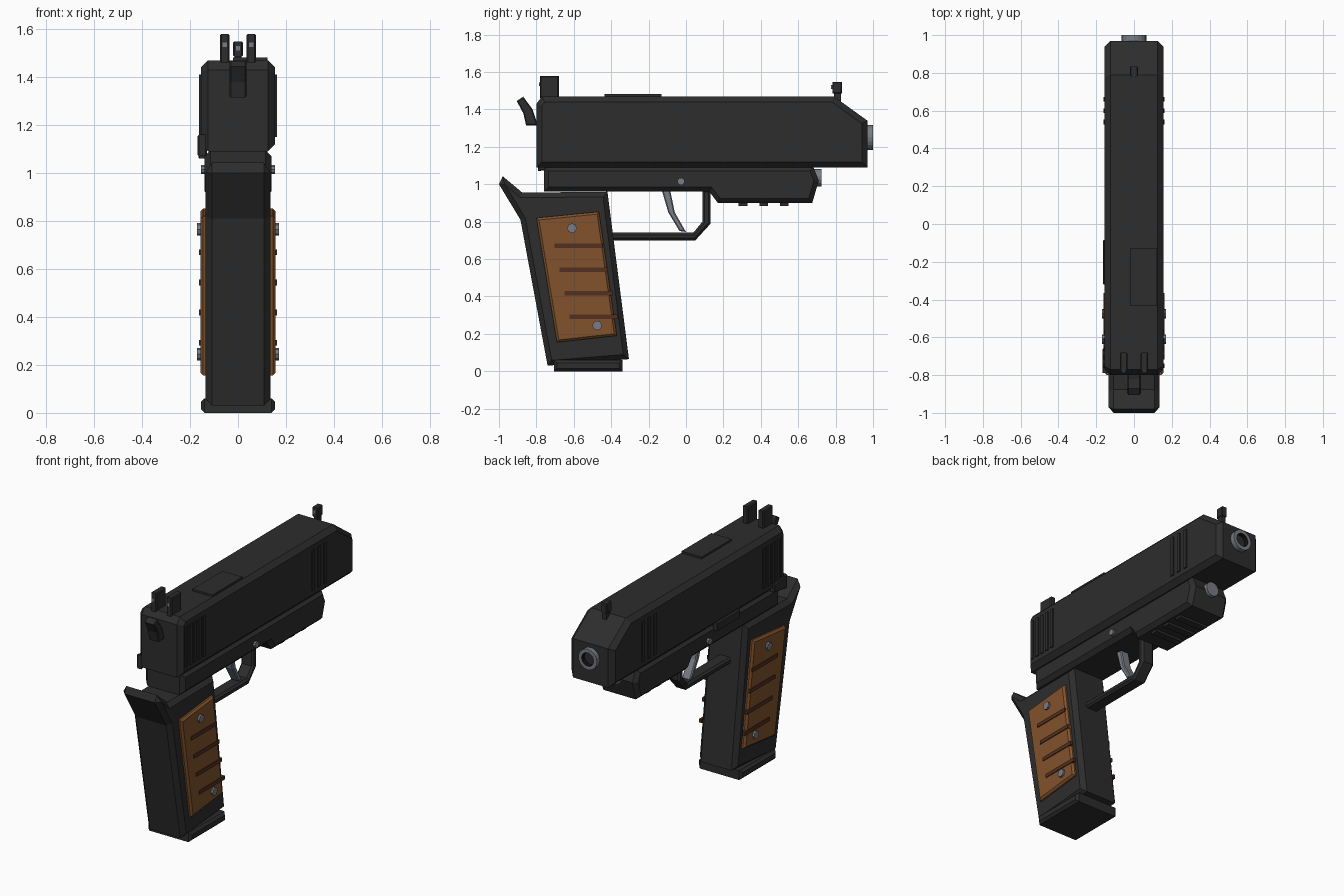
import bpy, bmesh, math
from mathutils import Matrix, Vector

cube = bpy.data.objects.get("Cube")
if cube:
    bpy.data.objects.remove(cube, do_unlink=True)


def material(name, rgb, rough=0.6):
    m = bpy.data.materials.new(name)
    m.use_nodes = True
    m.diffuse_color = (*rgb, 1)
    node = m.node_tree.nodes["Principled BSDF"]
    node.inputs["Base Color"].default_value = (*rgb, 1)
    node.inputs["Roughness"].default_value = rough
    return m


BLACK = material("black metal", (0.026, 0.026, 0.026))
STEEL = material("grey steel", (0.19, 0.205, 0.235))
WOOD = material("brown wood", (0.22, 0.085, 0.025))
GROOVE = material("dark brown wood", (0.085, 0.03, 0.014))
BORE = material("bore black", (0.006, 0.006, 0.006))


def finish(bm, name, mats):
    bmesh.ops.recalc_face_normals(bm, faces=bm.faces)
    me = bpy.data.meshes.new(name)
    bm.to_mesh(me)
    bm.free()
    for m in mats:
        me.materials.append(m)
    ob = bpy.data.objects.new(name, me)
    bpy.context.collection.objects.link(ob)
    return ob


def prism(name, profile, x0, x1, mat, chamfer=0.0):
    """Extrude a (y, z) profile from x0 to x1 and chamfer the two cap outlines."""
    bm = bmesh.new()
    face = bm.faces.new([bm.verts.new((x0, y, z)) for y, z in profile])
    ext = bmesh.ops.extrude_face_region(bm, geom=[face])
    for v in ext["geom"]:
        if isinstance(v, bmesh.types.BMVert):
            v.co.x = x1
    bmesh.ops.recalc_face_normals(bm, faces=bm.faces)
    if chamfer:
        caps = [e for e in bm.edges
                if abs(e.verts[0].co.x - e.verts[1].co.x) < 1e-5]
        bmesh.ops.bevel(bm, geom=caps, offset=chamfer, segments=1,
                        affect='EDGES', profile=0.5)
    return finish(bm, name, [mat])


def box(name, x, y, z, mat, chamfer=0.0):
    outline = [(y[0], z[0]), (y[1], z[0]), (y[1], z[1]), (y[0], z[1])]
    return prism(name, outline, x[0], x[1], mat, chamfer)


def cylinder(name, centre, radius, depth, axis, mat, sides=12):
    bm = bmesh.new()
    turn = Vector((0, 0, 1)).rotation_difference(Vector(axis)).to_matrix().to_4x4()
    bmesh.ops.create_cone(bm, cap_ends=True, segments=sides, radius1=radius,
                          radius2=radius, depth=depth,
                          matrix=Matrix.Translation(centre) @ turn)
    return finish(bm, name, [mat])


# Slide
prism("slide", [(-0.8, 1.09), (0.97, 1.09), (0.97, 1.34), (0.79, 1.47),
                (-0.77, 1.47), (-0.8, 1.43)], -0.155, 0.155, BLACK, 0.03)
box("ejection_port", (-0.02, 0.123), (-0.435, -0.13), (1.44, 1.482), BLACK)

# Grip serrations on both sides of the slide
for side, sx in (("right", 1), ("left", -1)):
    for group, start, step, count in (("rear", -0.75, 0.045, 5), ("front", 0.54, 0.06, 3)):
        for i in range(count):
            y = start + i * step
            box(f"{group}_serration_{side}_{i + 1}", (sx * 0.145, sx * 0.162),
                (y - 0.012, y + 0.012), (1.15, 1.41), BLACK)

# Barrel with a sunken bore
bm = bmesh.new()
bmesh.ops.create_cone(bm, cap_ends=True, segments=20, radius1=0.066, radius2=0.066,
                      depth=0.1, matrix=Matrix.Translation((0, 0.95, 1.25))
                      @ Matrix.Rotation(-math.pi / 2, 4, 'X'))
cap = max(bm.faces, key=lambda f: f.calc_center_median().y)
bmesh.ops.inset_region(bm, faces=[cap], thickness=0.023)
hole = bmesh.ops.extrude_discrete_faces(bm, faces=[cap])["faces"][0]
bmesh.ops.translate(bm, verts=hole.verts, vec=(0, -0.06, 0))
hole.material_index = 1
for edge in hole.edges:
    for f in edge.link_faces:
        f.material_index = 1
finish(bm, "barrel", [STEEL, BORE])
cylinder("guide_rod", (0, 0.675, 1.035), 0.046, 0.1, (0, 1, 0), STEEL, 14)

# Sights
for side, sx in (("right", 1), ("left", -1)):
    box(f"rear_sight_{side}", (sx * 0.055 - 0.02, sx * 0.055 + 0.02),
        (-0.78, -0.68), (1.46, 1.58), BLACK, 0.006)
    box(f"rear_sight_dot_{side}", (sx * 0.055 - 0.009, sx * 0.055 + 0.009),
        (-0.786, -0.775), (1.525, 1.545), STEEL)
box("front_sight_stem", (-0.014, 0.014), (0.79, 0.828), (1.44, 1.5), BLACK)
box("front_sight", (-0.02, 0.02), (0.782, 0.835), (1.485, 1.548), BLACK, 0.005)
box("front_sight_dot", (-0.009, 0.009), (0.776, 0.785), (1.51, 1.53), STEEL)

# Hammer
prism("hammer", [(-0.8, 1.315), (-0.855, 1.315), (-0.87, 1.38), (-0.905, 1.445),
                 (-0.87, 1.468), (-0.82, 1.4), (-0.797, 1.33)],
      -0.036, 0.036, BLACK, 0.006)

# Frame with accessory rail
prism("frame", [(-0.76, 1.095), (0.68, 1.095), (0.71, 1.02), (0.675, 0.9),
                (0.17, 0.9), (0.125, 0.96), (-0.76, 0.96)],
      -0.14, 0.14, BLACK, 0.025)
for i in range(3):
    y = 0.305 + 0.11 * i
    box(f"rail_rib_{i + 1}", (-0.1, 0.1), (y - 0.023, y + 0.023), (0.885, 0.91), BLACK)
cylinder("frame_pin", (0, -0.027, 1.015), 0.02, 0.31, (1, 0, 0), STEEL, 10)

# Controls on the left side
box("slide_stop", (-0.165, -0.13), (-0.32, -0.085), (1.06, 1.11), BLACK, 0.005)
prism("safety_lever", [(-0.79, 1.07), (-0.66, 1.09), (-0.66, 1.14), (-0.79, 1.16)],
      -0.168, -0.13, BLACK, 0.005)

# Trigger and guard
prism("trigger", [(-0.13, 0.97), (-0.085, 0.97), (-0.06, 0.85), (0.0, 0.745),
                  (-0.035, 0.75), (-0.095, 0.85)], -0.03, 0.03, STEEL, 0.006)
prism("trigger_guard", [(-0.42, 0.7), (0.05, 0.7), (0.132, 0.79), (0.132, 0.97),
                        (0.088, 0.97), (0.088, 0.8), (0.04, 0.742), (-0.42, 0.742)],
      -0.045, 0.045, BLACK, 0.012)

# Grip with tang, and magazine base
prism("grip", [(-0.42, 0.96), (-0.305, 0.065), (-0.74, 0.03), (-0.885, 0.81),
               (-1.0, 1.0), (-0.98, 1.043), (-0.875, 0.955)],
      -0.135, 0.135, BLACK, 0.027)
box("magazine_base", (-0.155, 0.155), (-0.705, -0.34), (0, 0.06), BLACK, 0.015)

# Wooden grip panels with grooves and screws
for side, sx in (("right", 1), ("left", -1)):
    prism(f"grip_panel_{side}", [(-0.8, 0.82), (-0.465, 0.853), (-0.37, 0.19), (-0.69, 0.155)],
          sx * 0.12, sx * 0.157, WOOD, 0.012)
    for i in range(4):
        y, z = -0.575 + 0.027 * i, 0.67 - 0.126 * i
        box(f"panel_groove_{side}_{i + 1}", (sx * 0.145, sx * 0.162),
            (y - 0.128, y + 0.128), (z - 0.012, z + 0.012), GROOVE)
    for label, y, z in (("upper", -0.61, 0.765), ("lower", -0.475, 0.245)):
        cylinder(f"grip_screw_{label}_{side}", (sx * 0.155, y, z), 0.026, 0.03,
                 (1, 0, 0), STEEL, 8)
